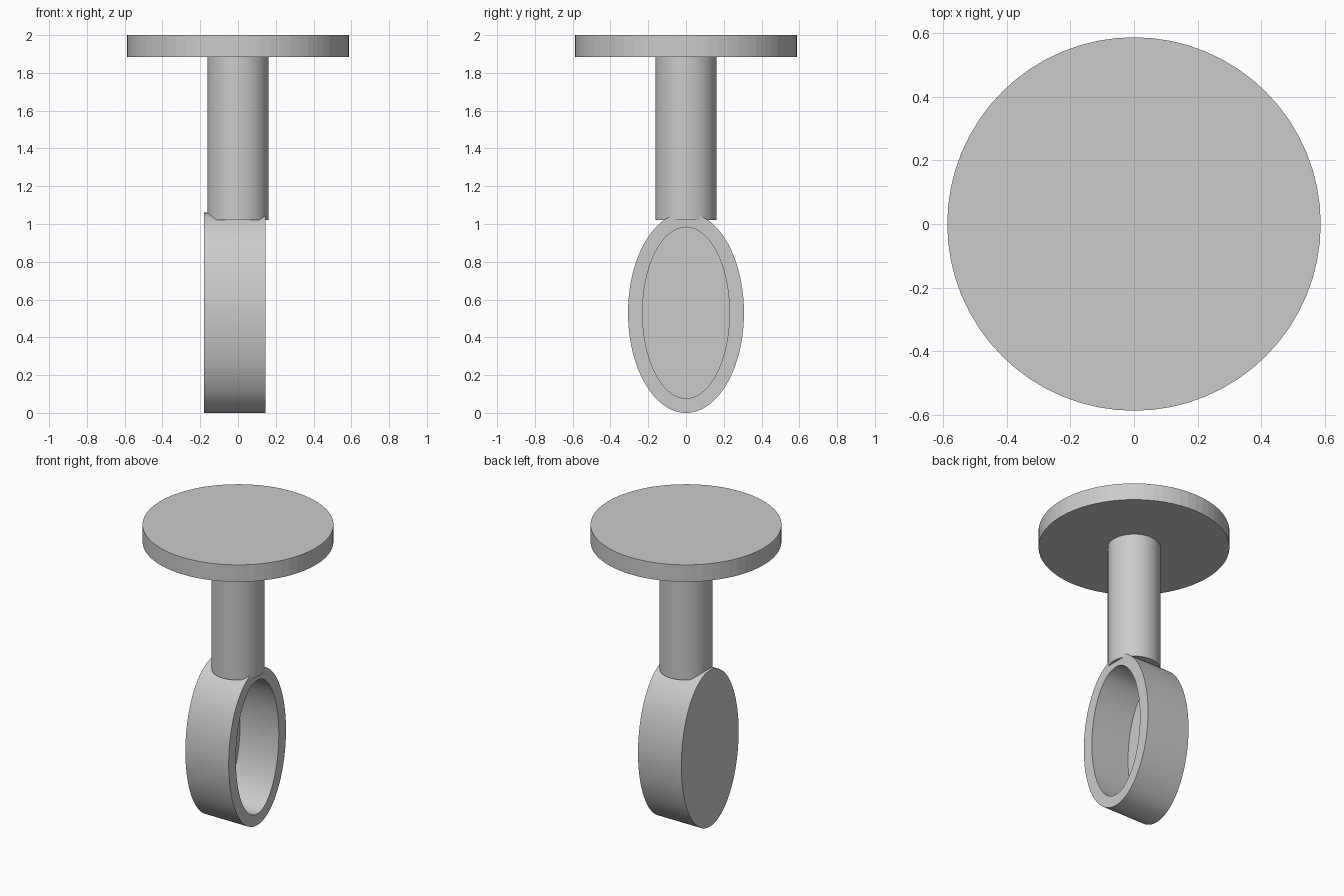
import bpy, bmesh
from math import sin, cos, pi

if "Cube" in bpy.data.objects:
    bpy.data.objects.remove(bpy.data.objects["Cube"])


def loft(name, rings):
    """Skin a list of closed rings, capping both ends."""
    bm = bmesh.new()
    loops = [[bm.verts.new(p) for p in ring] for ring in rings]
    n = len(loops[0])
    for a, b in zip(loops, loops[1:]):
        for i in range(n):
            j = (i + 1) % n
            bm.faces.new((a[i], a[j], b[j], b[i]))
    bm.faces.new(loops[0])
    bm.faces.new(loops[-1])
    bmesh.ops.recalc_face_normals(bm, faces=bm.faces)
    mesh = bpy.data.meshes.new(name)
    bm.to_mesh(mesh)
    bm.free()
    obj = bpy.data.objects.new(name, mesh)
    bpy.context.collection.objects.link(obj)
    return obj


def circle(r, z, n=64):
    return [(r * cos(2 * pi * i / n), r * sin(2 * pi * i / n), z) for i in range(n)]


def ellipse(x, ry, rz, n=128):
    return [(x, ry * cos(2 * pi * i / n), 0.53 + rz * sin(2 * pi * i / n)) for i in range(n)]


# Round top plate
loft("top_plate", [circle(0.587, 1.885), circle(0.587, 2.0)])

# Stem, its flat end sunk into the top of the cup
stem = loft("stem", [circle(0.162, 1.02), circle(0.162, 1.885)])
bpy.context.view_layer.objects.active = stem
stem.select_set(True)
bpy.ops.object.shade_smooth_by_angle()

# Oval cup: closed back at -x, open towards +x
loft("oval_cup", [ellipse(-0.18, 0.307, 0.53), ellipse(0.145, 0.307, 0.53),
                  ellipse(0.145, 0.23, 0.453), ellipse(-0.145, 0.23, 0.453)])
